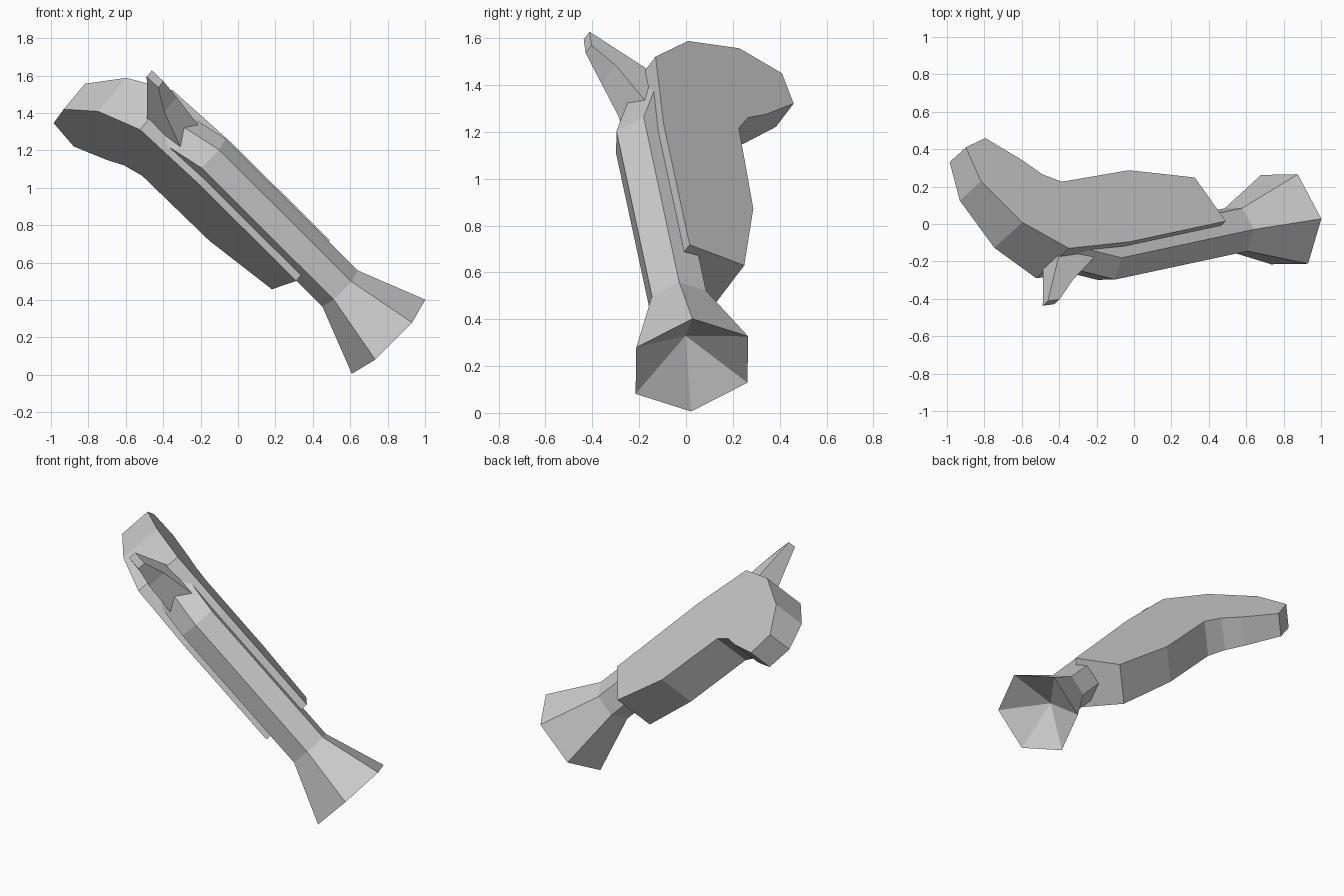
import bpy, bmesh, math
from mathutils import Vector, Matrix

if "Cube" in bpy.data.objects:
    bpy.data.objects.remove(bpy.data.objects["Cube"])

# One plain grey for everything
grey = bpy.data.materials.new("plain_grey")
grey.use_nodes = True
colour = (0.6, 0.6, 0.6, 1)
grey.diffuse_color = colour
grey.node_tree.nodes["Principled BSDF"].inputs["Base Color"].default_value = colour

# Frame of the piece: along the barrel, up over the sights, and sideways
along = Vector((0.70, 0.15, -0.697)).normalized()
up = Vector((0.45, -0.849, 0.269))
up = (up - along * up.dot(along)).normalized()
side = up.cross(along).normalized()
frame = Matrix((along, up, side)).transposed().to_4x4()
frame.translation = Vector((0.805, 0.025, 0.204))


def finish(name, bm):
    bmesh.ops.recalc_face_normals(bm, faces=bm.faces)
    mesh = bpy.data.meshes.new(name)
    bm.to_mesh(mesh)
    bm.free()
    mesh.materials.append(grey)
    ob = bpy.data.objects.new(name, mesh)
    ob.matrix_world = frame
    bpy.context.collection.objects.link(ob)


def slab(name, profile):
    """Solid from (along, up, half width) points, mirrored sideways."""
    bm = bmesh.new()
    left = [bm.verts.new((a, h, w)) for a, h, w in profile]
    right = [bm.verts.new((a, h, -w)) for a, h, w in profile]
    bm.faces.new(left)
    bm.faces.new(right)
    for i in range(len(left)):
        j = (i + 1) % len(left)
        bm.faces.new((left[i], left[j], right[j], right[i]))
    finish(name, bm)


# Stock: thinner toward the butt
outline = [(-0.58, 0.005), (-1.32, 0.005), (-1.75, -0.033), (-1.95, -0.245),
           (-2.05, -0.54), (-2.005, -0.76), (-1.835, -0.79), (-1.68, -0.61),
           (-1.61, -0.505), (-1.51, -0.435), (-1.01, -0.418), (-0.6, -0.292)]
slab("stock", [(a, h, 0.162 + 0.11 * h) for a, h in outline])

# Hammer: tapers to a small tip
slab("hammer", [(-1.45, -0.02, 0.098), (-1.735, 0.111, 0.06), (-1.86, 0.19, 0.025),
                (-1.945, 0.185, 0.025), (-1.76, -0.035, 0.075), (-1.74, -0.08, 0.075)])

# Six-sided barrel: sloping breech, straight tube, flared mouth with a cone pit
bm = bmesh.new()
rings = []
for a, drop, radius in [(-1.66, -0.124, 0.135), (-1.38, 0, 0.135),
                        (-0.37, 0, 0.135), (0, 0, 0.279)]:
    angles = [math.tau * i / 6 for i in range(6)]
    rings.append([bm.verts.new((a, drop + radius * math.cos(t), radius * math.sin(t)))
                  for t in angles])
for low, high in zip(rings, rings[1:]):
    for i in range(6):
        j = (i + 1) % 6
        bm.faces.new((low[i], low[j], high[j], high[i]))
bm.faces.new(rings[0])
pit = bm.verts.new((-0.18, 0, 0))
for i in range(6):
    bm.faces.new((rings[-1][i], rings[-1][(i + 1) % 6], pit))
finish("flared_barrel", bm)
